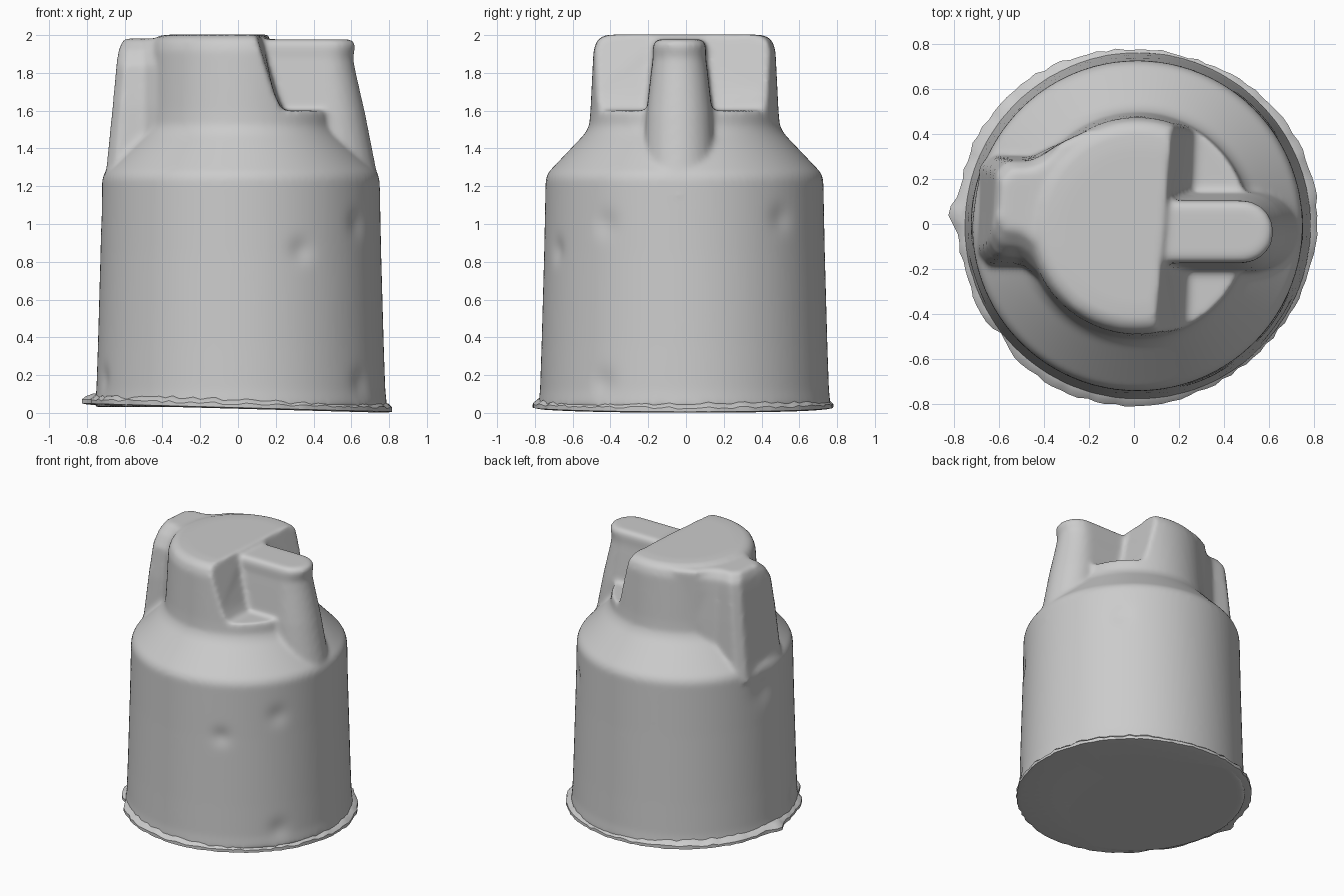
import bpy, bmesh, math, random
from mathutils import Vector

if "Cube" in bpy.data.objects:
    bpy.data.objects.remove(bpy.data.objects["Cube"], do_unlink=True)

random.seed(4)
CX, CY = 0.015, -0.008

grey = bpy.data.materials.new("plain grey")
grey.use_nodes = True
grey.diffuse_color = (0.6, 0.6, 0.6, 1)
grey.node_tree.nodes["Principled BSDF"].inputs["Base Color"].default_value = (0.6, 0.6, 0.6, 1)


def loft(name, rings):
    """Closed solid through rings of equal point count, listed bottom to top."""
    bm = bmesh.new()
    loops = [[bm.verts.new(p) for p in ring] for ring in rings]
    n = len(loops[0])
    for a, b in zip(loops, loops[1:]):
        for i in range(n):
            j = (i + 1) % n
            bm.faces.new((a[i], a[j], b[j], b[i]))
    bm.faces.new(loops[0][::-1])
    bm.faces.new(loops[-1])
    bmesh.ops.recalc_face_normals(bm, faces=bm.faces)
    mesh = bpy.data.meshes.new(name)
    bm.to_mesh(mesh)
    bm.free()
    mesh.materials.append(grey)
    obj = bpy.data.objects.new(name, mesh)
    bpy.context.collection.objects.link(obj)
    return obj


def circle(r, z, n=96):
    return [(CX + r * math.cos(2 * math.pi * i / n),
             CY + r * math.sin(2 * math.pi * i / n), z) for i in range(n)]


# Cap body: skirt, sloped shoulder, neck and rounded top
profile = [(0.775, 0.03), (0.765, 0.12), (0.757, 0.35), (0.743, 0.85),
           (0.735, 1.24), (0.72, 1.275), (0.53, 1.475), (0.505, 1.52),
           (0.498, 1.6), (0.482, 1.92), (0.465, 1.97), (0.43, 1.998), (0.35, 2.004)]
body = loft("cap_body", [circle(r, z) for r, z in profile])

# Pocket cutter beside the arm, sloping towards its floor
pocket = loft("pocket_cutter", [
    [(0.22, -0.8, 1.60), (0.9, -0.8, 1.60), (0.9, 0.8, 1.60), (0.29, 0.8, 1.60)],
    [(0.17, -0.8, 1.70), (0.9, -0.8, 1.70), (0.9, 0.8, 1.70), (0.26, 0.8, 1.70)],
    [(0.06, -0.8, 2.05), (0.9, -0.8, 2.05), (0.9, 0.8, 2.05), (0.19, 0.8, 2.05)]])


# Arm: round-ended bar that widens downwards
def arm_ring(tip, half, z, cy=-0.035):
    end = [(tip - half + half * math.cos(a), cy + half * math.sin(a), z)
           for a in [math.radians(-90 + 15 * k) for k in range(13)]]
    return [(0.0, cy - half, z)] + end + [(0.0, cy + half, z)]


arm = loft("arm", [arm_ring(0.755, 0.20, 1.15), arm_ring(0.73, 0.19, 1.30),
                   arm_ring(0.675, 0.175, 1.58), arm_ring(0.625, 0.15, 1.80),
                   arm_ring(0.61, 0.14, 1.88), arm_ring(0.625, 0.14, 1.95),
                   arm_ring(0.60, 0.12, 1.978)])


# Lug: flares into the neck with concave sides, front side slopes inwards
def lug_ring(x, front, back, z):
    return [(0.0, 0.40, z), (-0.20, 0.42, z), (-0.33, 0.36, z), (-0.40, back + 0.03, z),
            (-0.46, back, z), (x + 0.06, back, z), (x + 0.01, back - 0.05, z),
            (x, 0.06, z), (x - 0.01, front + 0.06, z), (x + 0.03, front, z),
            (-0.50, front - 0.01, z), (-0.43, front - 0.07, z),
            (-0.36, front - 0.15, z), (-0.27, -0.38, z), (0.0, -0.40, z)]


lug = loft("side_lug", [lug_ring(-0.70, -0.19, 0.31, 1.20), lug_ring(-0.685, -0.18, 0.305, 1.32),
                        lug_ring(-0.655, -0.165, 0.295, 1.62), lug_ring(-0.635, -0.14, 0.285, 1.84),
                        lug_ring(-0.625, -0.09, 0.28, 1.92), lug_ring(-0.60, -0.02, 0.24, 1.982)])

# Join the parts, then soften every join into a moulded surface
for part, op in ((pocket, 'DIFFERENCE'), (arm, 'UNION'), (lug, 'UNION')):
    m = body.modifiers.new(part.name, 'BOOLEAN')
    m.object, m.operation, m.solver = part, op, 'EXACT'
    part.hide_render = True
    part.hide_viewport = True
remesh = body.modifiers.new("skin", 'REMESH')
remesh.mode, remesh.voxel_size, remesh.use_smooth_shade = 'VOXEL', 0.016, True
soft = body.modifiers.new("soften", 'SMOOTH')
soft.factor, soft.iterations = 0.5, 9

# Bake the stack and drop the helper solids
bpy.context.view_layer.update()
baked = bpy.data.meshes.new_from_object(body.evaluated_get(bpy.context.evaluated_depsgraph_get()))
body.modifiers.clear()
body.data = baked
for part in (pocket, arm, lug):
    bpy.data.objects.remove(part, do_unlink=True)

# Shallow dents and ripples in the skirt: centre, reach, depth
dents = [((0.33, -0.67, 0.86), 0.09, 0.014), ((0.62, -0.42, 1.0), 0.10, 0.012),
         ((0.55, 0.50, 1.03), 0.10, 0.012), ((-0.72, 0.10, 1.10), 0.14, 0.016),
         ((0.62, -0.42, 0.16), 0.10, 0.014), ((-0.70, -0.25, 0.18), 0.09, 0.012)]
for v in baked.vertices:
    for c, reach, depth in dents:
        d = (v.co - Vector(c)).length / reach
        if d < 2:
            out = Vector((v.co.x, v.co.y, 0)).normalized()
            v.co -= out * depth * math.exp(-2 * d * d)

# Ragged, slightly tilted rim with a closed underside
N = 120
edge = []
for i in range(N):
    a = 2 * math.pi * i / N
    r = 0.792 + 0.012 * math.sin(3 * a + 0.6) + 0.018 * max(0, math.cos(a)) + random.uniform(-0.006, 0.006)
    r += 0.035 * math.exp(-((a - 3.08) / 0.09) ** 2)
    r -= 0.025 * math.exp(-((a - 3.85) / 0.06) ** 2)
    edge.append((a, r, random.uniform(-0.005, 0.008)))


def rim_ring(scale, lift, ragged=1.0):
    return [(r * scale * math.cos(a), r * scale * math.sin(a) - 0.005,
             0.03 - 0.027 * r * scale * math.cos(a) + lift + ragged * j) for a, r, j in edge]


rim = loft("ragged_rim", [rim_ring(0.05, 0.012, 0), rim_ring(0.6, 0.006, 0), rim_ring(0.96, -0.008, 0),
                          rim_ring(1.0, -0.002, 0), rim_ring(1.0, 0.018), rim_ring(0.975, 0.035),
                          rim_ring(0.93, 0.05)])
bpy.ops.object.select_all(action='DESELECT')
rim.select_set(True)
bpy.context.view_layer.objects.active = rim
bpy.ops.object.shade_smooth_by_angle(angle=math.radians(40))
